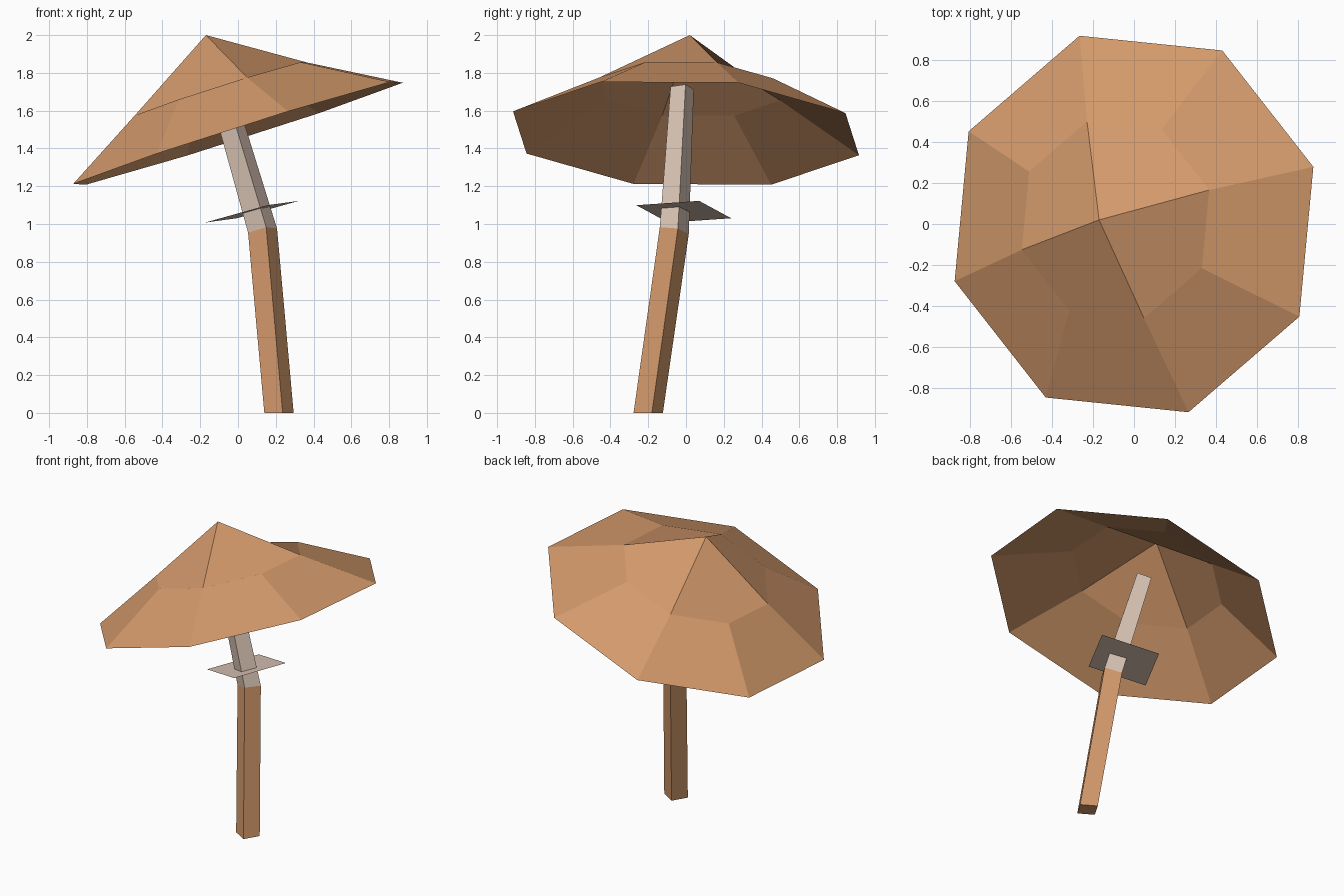
import bpy
import math

if "Cube" in bpy.data.objects:
    bpy.data.objects.remove(bpy.data.objects["Cube"])


def material(name, rgb):
    m = bpy.data.materials.new(name)
    m.diffuse_color = (*rgb, 1.0)
    m.use_nodes = True
    m.node_tree.nodes["Principled BSDF"].inputs["Base Color"].default_value = m.diffuse_color
    return m


brown = material("warm brown", (0.65, 0.32, 0.147))
pale = material("pale cream", (0.70, 0.555, 0.46))


def ring(center, radius, sides, angle, slope, squash=1.0):
    """Tilted regular polygon: height follows slope in x and y."""
    cx, cy, cz = center
    pts = []
    for k in range(sides):
        a = math.radians(angle + 360 * k / sides)
        x, y = radius * squash * math.cos(a), radius * math.sin(a)
        pts.append((cx + x, cy + y, cz + slope[0] * x + slope[1] * y))
    return pts


def bridge(n, lower, upper):
    return [(lower + k, lower + (k + 1) % n, upper + (k + 1) % n, upper + k) for k in range(n)]


def build(name, verts, faces, mats):
    me = bpy.data.meshes.new(name)
    me.from_pydata(verts, [], faces)
    for m in mats:
        me.materials.append(m)
    me.update()
    ob = bpy.data.objects.new(name, me)
    bpy.context.collection.objects.link(ob)
    return ob


# Cap: open tilted shell, octagonal rim and shoulder, four-sided peak
tilt = (0.318, -0.035)
verts = ring((0, 0, 1.48), 0.957, 8, 16.9, tilt, 0.953)
verts += ring((-0.09, 0.02, 1.715), 0.50, 8, 16.9, tilt, 0.953)
verts.append((-0.17, 0.02, 2.0))
faces = bridge(8, 0, 8)
faces += [(8 + k, 8 + k + 1, 8 + (k + 2) % 8, 16) for k in range(0, 8, 2)]
build("cap", verts, faces, [brown])

# Stem: bent square column, brown below the bend and pale above
verts = ring((0.217, -0.20, 0), 0.08, 4, 14, (0, 0))
verts += ring((0.13, -0.062, 0.965), 0.079, 4, 14, (0.19, -0.19))
verts += ring((-0.092, -0.02, 1.72), 0.064, 4, 16, (0.32, -0.035))
faces = [(3, 2, 1, 0)] + bridge(4, 0, 4) + bridge(4, 4, 8) + [(8, 9, 10, 11)]
stem = build("stem", verts, faces, [brown, pale])
for p in stem.data.polygons:
    p.material_index = 1 if p.center.z > 1.0 else 0

# Skirt: thin square collar around the stem
build("skirt", ring((0.074, -0.012, 1.065), 0.264, 4, 18, (0.25, -0.057), 0.99), [(0, 1, 2, 3)], [pale])
